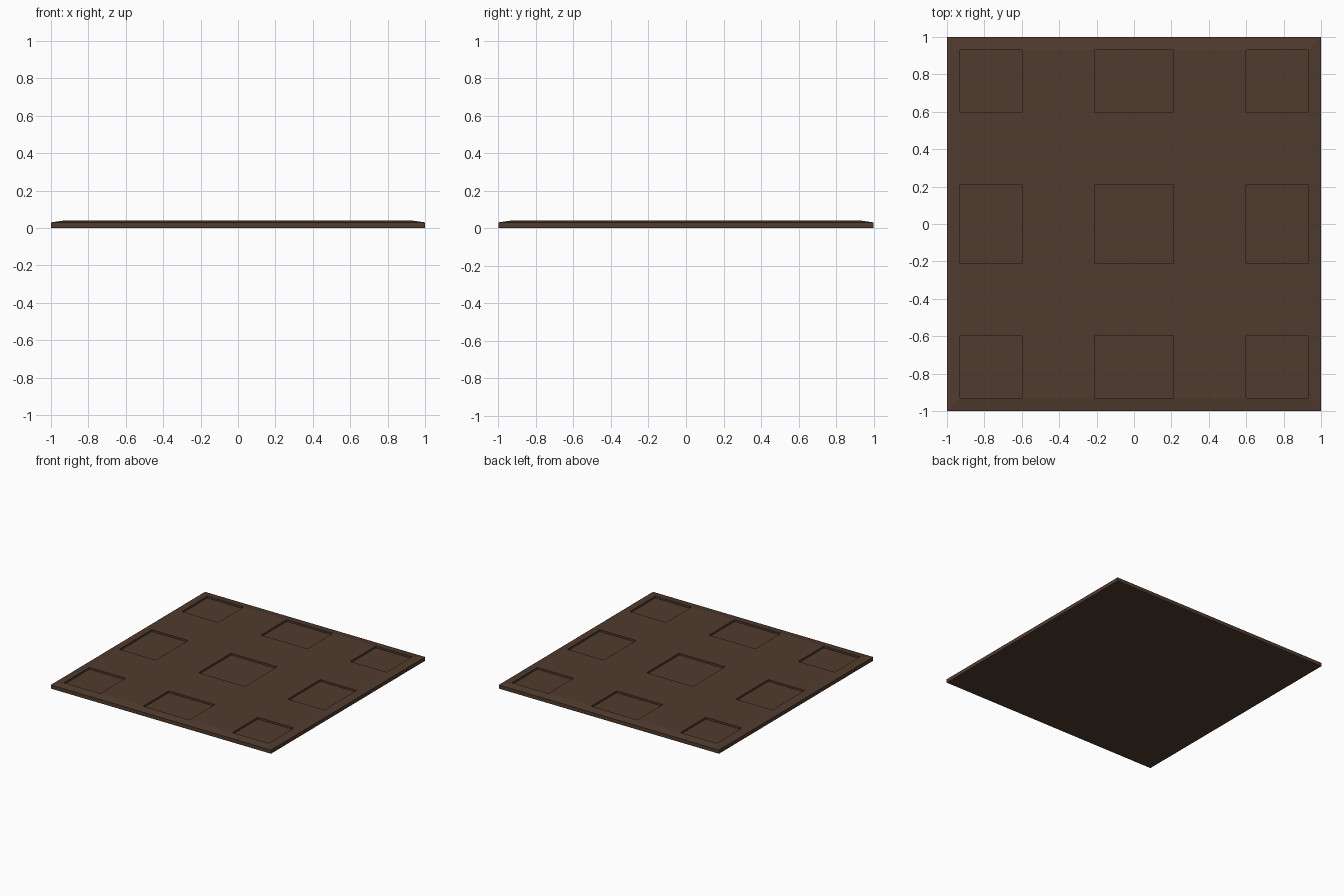
import bpy
import bmesh

if "Cube" in bpy.data.objects:
    bpy.data.objects.remove(bpy.data.objects["Cube"])

RIM = 0.93          # where the sloped border begins
TOP, EDGE = 0.04, 0.03
DEPTH = 0.015       # depth of the square recesses
LINES = [-RIM, -0.60, -0.21, 0.21, 0.60, RIM]

brown = bpy.data.materials.new("dark brown")
brown.diffuse_color = (0.080, 0.044, 0.027, 1)
brown.use_nodes = True
brown.node_tree.nodes["Principled BSDF"].inputs["Base Color"].default_value = brown.diffuse_color

bm = bmesh.new()

# Top surface: 5 x 5 cells, every other row and column holds a recess
grid = [[bm.verts.new((x, y, TOP)) for x in LINES] for y in LINES]
pockets = []
for j in range(5):
    for i in range(5):
        f = bm.faces.new((grid[j][i], grid[j][i + 1],
                          grid[j + 1][i + 1], grid[j + 1][i]))
        if i % 2 == 0 and j % 2 == 0:
            pockets.append(f)


def extrude_rim(edges, z):
    """Extrude the open border out to the full size at height z."""
    out = bmesh.ops.extrude_edge_only(bm, edges=edges)["geom"]
    for v in [g for g in out if isinstance(g, bmesh.types.BMVert)]:
        for k in (0, 1):
            if abs(v.co[k]) > RIM - 0.01:
                v.co[k] = 1.0 if v.co[k] > 0 else -1.0
        v.co.z = z
    return [e for e in bm.edges if e.is_boundary
            and all(abs(v.co.z - z) < 1e-5 for v in e.verts)]


# Sloped border, vertical sides, flat underside
border = [e for e in bm.edges if e.is_boundary]
border = extrude_rim(border, EDGE)
border = extrude_rim(border, 0.0)
bmesh.ops.contextual_create(bm, geom=border)

# Nine square recesses with vertical walls
bm.normal_update()
for f in pockets:
    new = bmesh.ops.extrude_discrete_faces(bm, faces=[f])["faces"]
    for v in new[0].verts:
        v.co.z = TOP - DEPTH

bmesh.ops.remove_doubles(bm, verts=bm.verts[:], dist=1e-5)
bmesh.ops.recalc_face_normals(bm, faces=bm.faces[:])

mesh = bpy.data.meshes.new("square_tray")
bm.to_mesh(mesh)
bm.free()
mesh.materials.append(brown)
tray = bpy.data.objects.new("square_tray", mesh)
bpy.context.collection.objects.link(tray)
